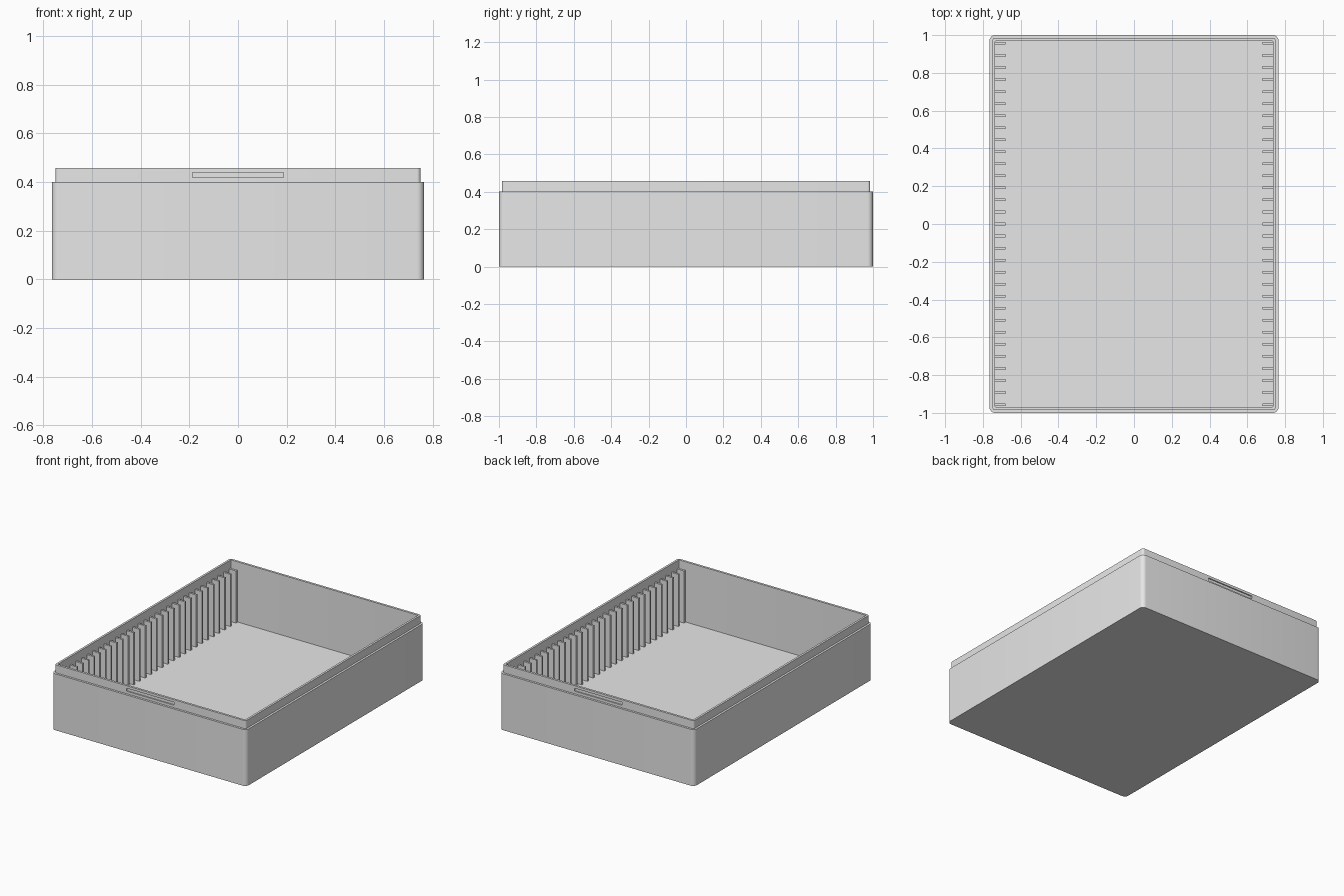
import bpy, bmesh, math

old = bpy.data.objects.get("Cube")
if old:
    bpy.data.objects.remove(old, do_unlink=True)

grey = bpy.data.materials.new("plain grey")
grey.use_nodes = True
grey.diffuse_color = (0.8, 0.8, 0.8, 1)
grey.node_tree.nodes["Principled BSDF"].inputs["Base Color"].default_value = (0.8, 0.8, 0.8, 1)


def make_object(name, bm):
    mesh = bpy.data.meshes.new(name)
    bmesh.ops.recalc_face_normals(bm, faces=bm.faces)
    bm.to_mesh(mesh)
    bm.free()
    mesh.materials.append(grey)
    obj = bpy.data.objects.new(name, mesh)
    bpy.context.collection.objects.link(obj)
    return obj


def box(bm, x0, x1, y0, y1, z0, z1):
    verts = bmesh.ops.create_cube(bm, size=1)["verts"]
    for v in verts:
        v.co.x = x1 if v.co.x > 0 else x0
        v.co.y = y1 if v.co.y > 0 else y0
        v.co.z = z1 if v.co.z > 0 else z0


def rounded_ring(bm, hx, hy, radius, z, steps=6):
    ring = []
    for corner, (sx, sy) in enumerate([(1, 1), (-1, 1), (-1, -1), (1, -1)]):
        for i in range(steps + 1):
            a = (corner + i / steps) * math.pi / 2
            ring.append(bm.verts.new((sx * (hx - radius) + radius * math.cos(a),
                                      sy * (hy - radius) + radius * math.sin(a), z)))
    return ring


# Tray shell: outer wall, stepped lip, inner wall and floor
BODY_TOP, LIP_TOP, FLOOR = 0.4, 0.457, 0.03
INNER_X, INNER_Y = 0.735, 0.969
bm = bmesh.new()
rings = [rounded_ring(bm, *spec) for spec in (
    (0.765, 1.0, 0.03, 0), (0.765, 1.0, 0.03, BODY_TOP),
    (0.75, 0.985, 0.015, BODY_TOP), (0.75, 0.985, 0.015, LIP_TOP),
    (INNER_X, INNER_Y, 0.004, LIP_TOP), (INNER_X, INNER_Y, 0.004, FLOOR))]
for low, high in zip(rings, rings[1:]):
    for i in range(len(low)):
        j = (i + 1) % len(low)
        bm.faces.new((low[i], low[j], high[j], high[i]))
bm.faces.new(rings[0])
bm.faces.new(rings[-1])
tray = make_object("tray_shell", bm)

# Catch grooves in the front and back of the lip
bm = bmesh.new()
for side in (-1, 1):
    box(bm, -0.187, 0.187, side * 0.985 - 0.008, side * 0.985 + 0.008, 0.418, 0.439)
cutter = make_object("groove_cutter", bm)
cutter.hide_render = True
cut = tray.modifiers.new("grooves", "BOOLEAN")
cut.operation = "DIFFERENCE"
cut.solver = "EXACT"
cut.object = cutter
bpy.context.view_layer.objects.active = tray
tray.select_set(True)
cutter.select_set(False)
bpy.ops.object.modifier_apply(modifier=cut.name)
bpy.data.objects.remove(cutter, do_unlink=True)
bpy.ops.object.shade_smooth_by_angle(angle=math.radians(30))

# Divider ribs along both long inner walls
RIBS, REACH, HALF = 31, 0.956, 0.007
for name, side in (("left_ribs", 1), ("right_ribs", -1)):
    bm = bmesh.new()
    for i in range(RIBS):
        y = -REACH + 2 * REACH * i / (RIBS - 1)
        xs = sorted((side * 0.68, side * (INNER_X + 0.004)))
        box(bm, *xs, y - HALF, y + HALF, FLOOR - 0.005, BODY_TOP)
    make_object(name, bm)
